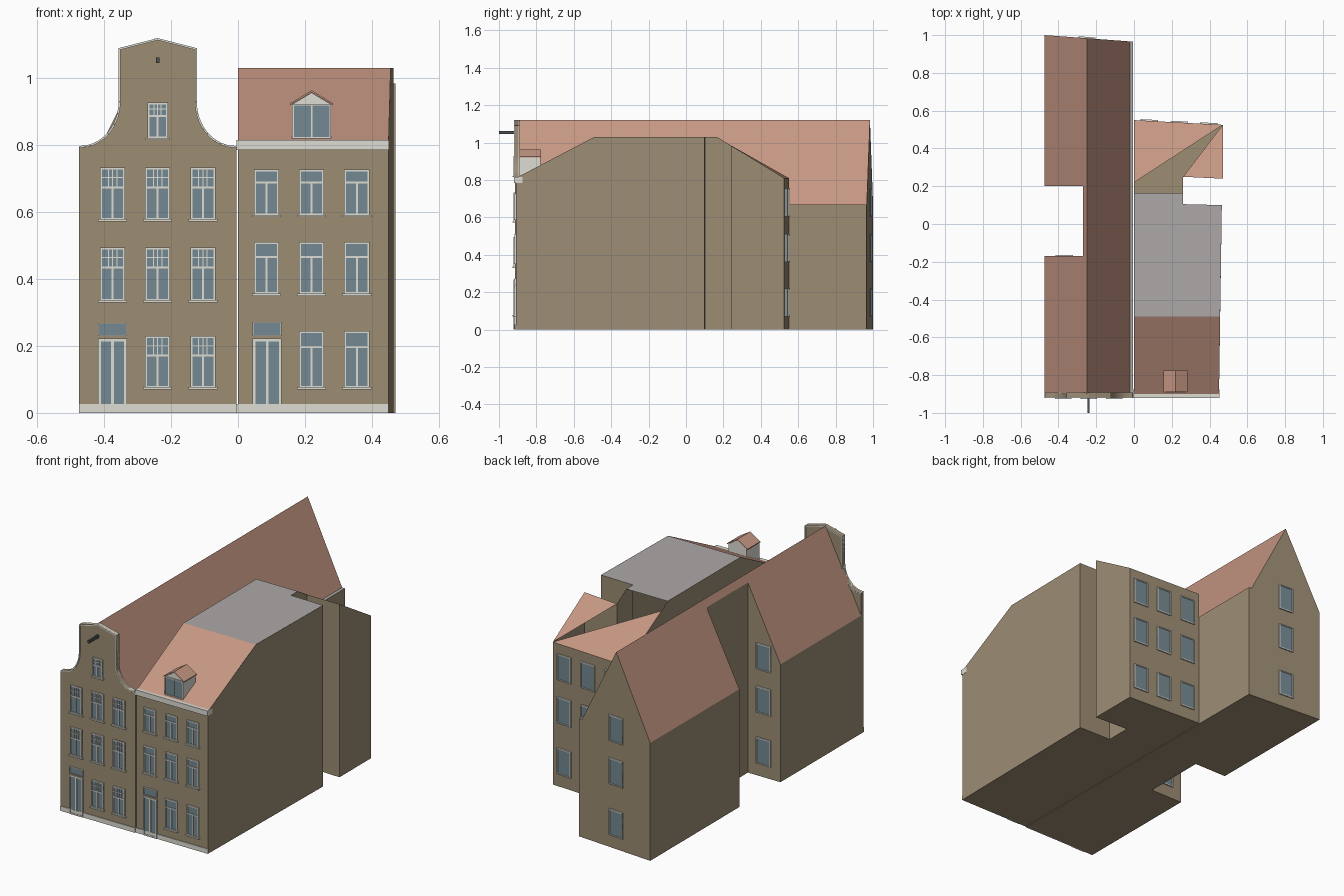
import bpy, bmesh, math
from mathutils import Vector

if "Cube" in bpy.data.objects:
    bpy.data.objects.remove(bpy.data.objects["Cube"])


def srgb(r, g, b):
    def f(c):
        c /= 255
        return c / 12.92 if c <= 0.04045 else ((c + 0.055) / 1.055) ** 2.4
    return (f(r), f(g), f(b), 1)


COLOURS = {"brick": (157, 141, 116), "tile": (198, 151, 131), "flat_roof": (172, 169, 167),
           "white_trim": (222, 221, 212), "glass": (117, 137, 146), "dark_metal": (75, 80, 82)}
MATS = {}
for n, c in COLOURS.items():
    MATS[n] = bpy.data.materials.new(n)
    MATS[n].diffuse_color = srgb(*c)


def finish(name, bm, *mats):
    me = bpy.data.meshes.new(name)
    bm.to_mesh(me)
    bm.free()
    for m in mats:
        me.materials.append(MATS[m])
    ob = bpy.data.objects.new(name, me)
    bpy.context.collection.objects.link(ob)
    return ob


def prism(bm, profile, y0, y1, skew=0.0):
    """Extrude an xz profile along y; skew tilts the far end in plan."""
    near = [bm.verts.new((x, y0, z)) for x, z in profile]
    far = [bm.verts.new((x, y1 + skew * x, z)) for x, z in profile]
    faces = [bm.faces.new(near), bm.faces.new(far[::-1])]
    n = len(profile)
    for i in range(n):
        j = (i + 1) % n
        faces.append(bm.faces.new((near[j], near[i], far[i], far[j])))
    bmesh.ops.recalc_face_normals(bm, faces=faces)
    return faces


class Wall:
    """A wall line in plan; boxes are placed by distance along it, depth outward and height."""

    def __init__(self, p, q):
        self.p = Vector((*p, 0))
        self.u = (Vector((*q, 0)) - self.p).normalized()
        self.n = Vector((self.u.y, -self.u.x, 0))

    def box(self, bm, u0, u1, d0, d1, z0, z1):
        pts = [self.p + self.u * u + self.n * d + Vector((0, 0, z))
               for z in (z0, z1) for u, d in ((u0, d1), (u1, d1), (u1, d0), (u0, d0))]
        v = [bm.verts.new(p) for p in pts]
        for ids in ((3, 2, 1, 0), (4, 5, 6, 7), (0, 1, 5, 4), (1, 2, 6, 5), (2, 3, 7, 6), (3, 0, 4, 7)):
            bm.faces.new([v[i] for i in ids])


def window(wall, frame, glass, u, w, z0, z1, bar=None, lower=True, fine=False, sill=True, t=0.006):
    a, b = u - w / 2, u + w / 2
    wall.box(glass, a, b, -0.002, 0.003, z0, z1)
    bars = [(a, a + t, z0, z1), (b - t, b, z0, z1), (a, b, z0, z0 + t), (a, b, z1 - t, z1)]
    top = z1
    if bar:
        top = z0 + bar * (z1 - z0)
        bars.append((a, b, top - t / 2, top + t / 2))
    if lower:
        bars.append((u - t / 2, u + t / 2, z0, top))
    if fine:
        for k in (-0.17, 0, 0.17):
            bars.append((u + k * w - 0.0015, u + k * w + 0.0015, top, z1))
        mid = (top + z1) / 2
        bars.append((a, b, mid - 0.0015, mid + 0.0015))
    for u0, u1, c, d in bars:
        wall.box(frame, u0, u1, -0.002, 0.007, c, d)
    if sill:
        wall.box(frame, a - 0.006, b + 0.006, -0.002, 0.012, z0 - 0.005, z0 + 0.002)


# Left house body: front block, narrow middle beside the light well, skewed rear block
EAVE, RIDGE, RX, LX = 0.67, 1.12, -0.25, -0.475
right_side = [(-0.004, 0), (-0.004, EAVE), (-0.022, EAVE), (RX, RIDGE)]
full = [(LX, 0)] + right_side + [(LX, EAVE)]
narrow = [(-0.27, 0)] + right_side + [(-0.27, 1.08)]
bm = bmesh.new()
prism(bm, full, -0.9, -0.17)
prism(bm, narrow, -0.17, 0.2)
prism(bm, full, 0.2, 0.965, -0.074)
bm.normal_update()
for f in bm.faces:
    f.material_index = 2 if f.normal.z > 0.95 else 1 if f.normal.z > 0.1 else 0
finish("left_house", bm, "brick", "tile", "flat_roof")

# Bell-shaped front gable, half profile mirrored about its centre line
CX = -0.24
half = [(0.235, 0), (0.235, 0.795)]
for i in range(13):
    a = math.pi / 2 * i / 12
    half.append((0.232 - 0.115 * math.sin(a), 0.93 - 0.132 * math.cos(a)))
half.append((0.117, 1.09))
profile = [(CX + x, z) for x, z in half] + [(CX, 1.12)] + [(CX - x, z) for x, z in half[::-1]]
bm = bmesh.new()
prism(bm, profile, -0.915, -0.895)
finish("front_gable", bm, "brick")

# Coping strip along the gable edge
bm = bmesh.new()
edge = profile[1:-1]
for p, q in zip(edge, edge[1:]):
    d = Vector((q[0] - p[0], q[1] - p[1])).normalized()
    nx, nz = -d.y * 0.006, d.x * 0.006
    prism(bm, [p, q, (q[0] + nx, q[1] + nz), (p[0] + nx, p[1] + nz)], -0.92, -0.891)
finish("gable_coping", bm, "white_trim")


# Right house: walls follow the roof height along a plan with a side recess
def height(y):
    if y < -0.49:
        return 0.81 + (y + 0.91) * 0.22 / 0.42
    return 1.03 if y <= 0.165 else max(0.81, 1.03 - (y - 0.165) * 0.22 / 0.36)


plan = [(0, -0.91), (0.45, -0.91), (0.465, 0.10), (0.26, 0.105),
        (0.26, 0.25), (0.47, 0.24), (0.47, 0.525), (0, 0.55)]
bm = bmesh.new()


def face(pts, mat=0):
    bm.faces.new([bm.verts.new(p) for p in pts]).material_index = mat


def roof(pts, mat):
    face([(x, y, height(y)) for x, y in pts], mat)


for i, p in enumerate(plan):
    q = plan[(i + 1) % len(plan)]
    line = [p, q]
    for yb in (-0.49, 0.165, 0.22):
        if min(p[1], q[1]) < yb < max(p[1], q[1]):
            t = (yb - p[1]) / (q[1] - p[1])
            line.append((p[0] + t * (q[0] - p[0]), yb))
    line.sort(key=lambda c: (Vector(c) - Vector(q)).length)
    face([(*p, 0), (*q, 0)] + [(x, y, height(y)) for x, y in line])
face([(x, y, 0) for x, y in plan[::-1]])
roof([(0, -0.91), (0.45, -0.91), (0.456, -0.49), (0, -0.49)], 1)
roof([(0, -0.49), (0.456, -0.49), plan[2], plan[3], (0.26, 0.165), (0, 0.165)], 2)
roof([(0, 0.22), plan[6], plan[7]], 1)
roof([plan[4], plan[5], plan[6]], 1)
finish("right_house", bm, "brick", "tile", "flat_roof")

# Cornice and plinths
left_front = Wall((0, -0.915), (1, -0.915))
right_front = Wall((0, -0.91), (1, -0.91))
bm = bmesh.new()
right_front.box(bm, -0.004, 0.452, -0.035, 0.01, 0.785, 0.815)
finish("cornice", bm, "white_trim")
bm = bmesh.new()
left_front.box(bm, LX, -0.004, -0.002, 0.004, 0, 0.027)
right_front.box(bm, -0.004, 0.45, -0.002, 0.004, 0, 0.027)
finish("plinth", bm, "white_trim")

# Dormer
bm = bmesh.new()
prism(bm, [(0.162, 0.8), (0.278, 0.8), (0.278, 0.922), (0.22, 0.957), (0.162, 0.922)], -0.885, -0.777)
finish("dormer", bm, "white_trim")
bm = bmesh.new()
prism(bm, [(0.156, 0.92), (0.22, 0.958), (0.284, 0.92), (0.284, 0.925), (0.22, 0.964), (0.156, 0.925)],
      -0.89, -0.775)
finish("dormer_roof", bm, "tile")

# Front windows and doors
frame, glass = bmesh.new(), bmesh.new()
for row, (z0, z1) in enumerate(((0.075, 0.23), (0.335, 0.495), (0.577, 0.733))):
    for x in (-0.375, -0.24, -0.105):
        if row or x > -0.3:
            window(left_front, frame, glass, x, 0.075, z0, z1, 0.62, fine=True)
window(left_front, frame, glass, CX, 0.062, 0.82, 0.928, 0.62, fine=True)
for row, (z0, z1) in enumerate(((0.075, 0.245), (0.355, 0.51), (0.59, 0.727))):
    for x in (0.085, 0.22, 0.355):
        if row or x > 0.1:
            window(right_front, frame, glass, x, 0.075, z0, z1, 0.72)
for wall, x, top in ((left_front, -0.375, 0.268), (right_front, 0.087, 0.272)):
    window(wall, frame, glass, x, 0.086, 0, 0.222, sill=False, t=0.008)
    window(wall, frame, glass, x, 0.086, 0.23, top, lower=False, sill=False, t=0.003)
window(Wall((0, -0.885), (1, -0.885)), frame, glass, 0.22, 0.116, 0.82, 0.923, sill=False, t=0.005)
finish("front_frames", frame, "white_trim")
finish("front_glass", glass, "glass")

# Rear windows on the skewed back walls and in the light well
frame, glass = bmesh.new(), bmesh.new()
rear_walls = ((Wall((0.47, 0.525), (0, 0.55)), (0.075, 0.23, 0.39)),
              (Wall((0, 0.965), (LX, 1.0)), (0.25,)),
              (Wall((-0.27, -0.17), (LX, -0.17)), (0.1,)))
for wall, places in rear_walls:
    for u in places:
        for z0 in (0.07, 0.36, 0.605):
            window(wall, frame, glass, u, 0.092, z0, z0 + 0.15, lower=False, sill=False)
finish("rear_frames", frame, "white_trim")
finish("rear_glass", glass, "glass")

# Hoisting beam
bm = bmesh.new()
left_front.box(bm, CX - 0.005, CX + 0.005, -0.01, 0.085, 1.045, 1.062)
finish("hoist_beam", bm, "dark_metal")

for m in bpy.data.materials:
    if m.users and not m.is_grease_pencil:
        m.use_nodes = True
        m.node_tree.nodes["Principled BSDF"].inputs["Base Color"].default_value = m.diffuse_color
